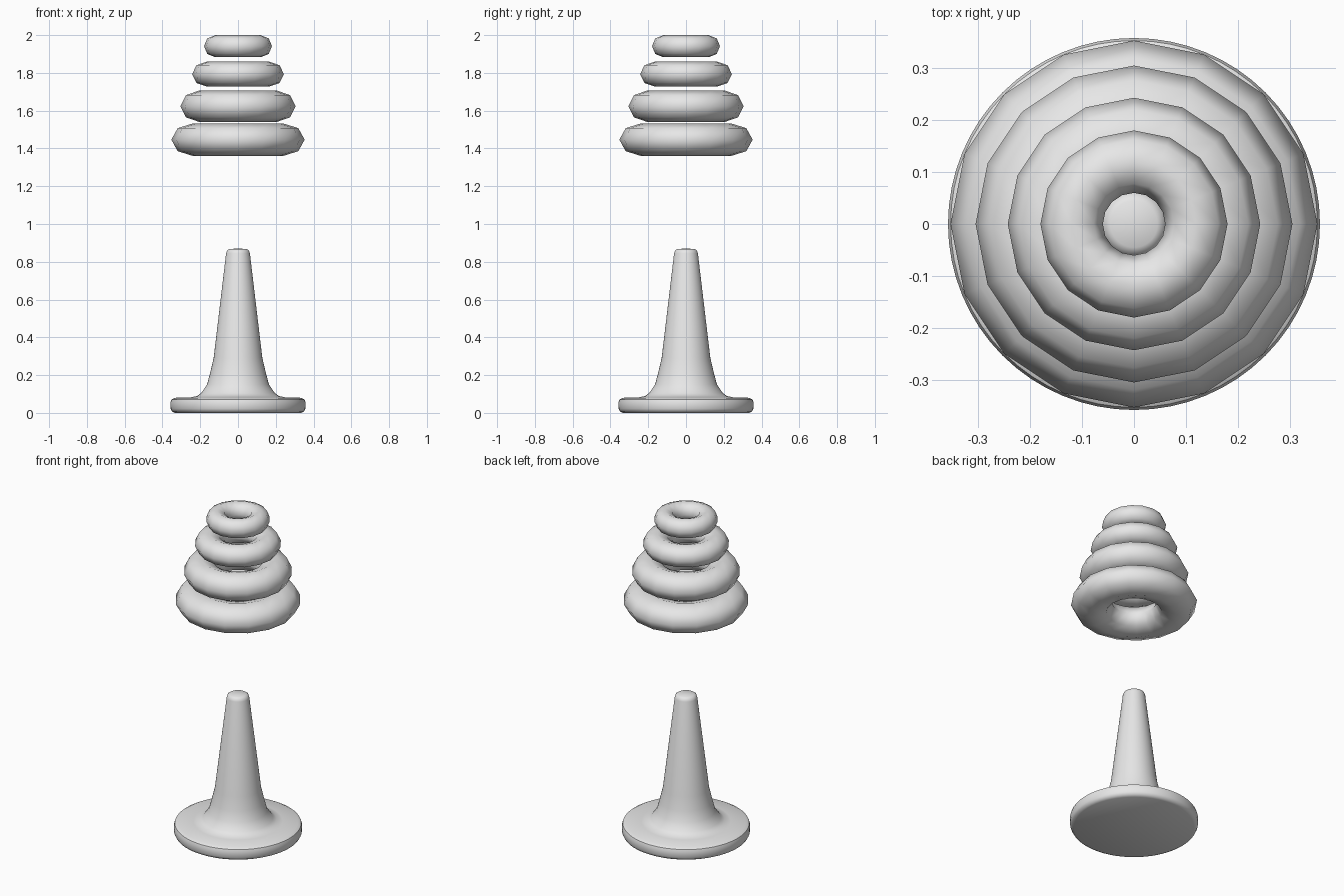
import bpy
import math

cube = bpy.data.objects.get("Cube")
if cube:
    bpy.data.objects.remove(cube, do_unlink=True)

grey = bpy.data.materials.new("light_grey")
grey.use_nodes = True
colour = (0.8, 0.8, 0.8, 1)
grey.diffuse_color = colour
grey.node_tree.nodes["Principled BSDF"].inputs["Base Color"].default_value = colour


def lathe(name, profile, sides):
    """Spin (radius, height) points about z; radius 0 closes to a pole."""
    verts, rows, faces = [], [], []
    for r, z in profile:
        count = sides if r > 0 else 1
        start = len(verts)
        rows.append([start + i % count for i in range(sides)])
        for i in range(count):
            a = math.tau * i / sides
            verts.append((r * math.cos(a), r * math.sin(a), z))
    for low, high in zip(rows, rows[1:]):
        for i in range(sides):
            j = (i + 1) % sides
            quad = (low[i], low[j], high[j], high[i])
            faces.append(list(dict.fromkeys(quad)))
    mesh = bpy.data.meshes.new(name)
    mesh.from_pydata(verts, [], faces)
    return finish(name, mesh)


def finish(name, mesh):
    mesh.materials.append(grey)
    obj = bpy.data.objects.new(name, mesh)
    bpy.context.collection.objects.link(obj)
    return obj


def smooth(obj, degrees):
    bpy.ops.object.select_all(action="DESELECT")
    obj.select_set(True)
    bpy.context.view_layer.objects.active = obj
    bpy.ops.object.shade_smooth_by_angle(angle=math.radians(degrees))


def ring(name, outer, inner, bottom, top, sides=16, section=8):
    """Coarse torus with an elliptical cross-section."""
    major, half = (outer + inner) / 2, (outer - inner) / 2
    middle, rise = (top + bottom) / 2, (top - bottom) / 2
    verts, faces = [], []
    for i in range(sides):
        a = math.tau * i / sides
        for k in range(section):
            b = math.tau * k / section
            r = major + half * math.cos(b)
            verts.append((r * math.cos(a), r * math.sin(a), middle + rise * math.sin(b)))
            i2, k2 = (i + 1) % sides, (k + 1) % section
            faces.append((i * section + k, i2 * section + k,
                          i2 * section + k2, i * section + k2))
    mesh = bpy.data.meshes.new(name)
    mesh.from_pydata(verts, [], faces)
    smooth(finish(name, mesh), 180)


# Round foot with a flared, tapering post
base = [(0, 0), (0.335, 0), (0.35, 0.008), (0.357, 0.022), (0.358, 0.055),
        (0.353, 0.07), (0.335, 0.08), (0.25, 0.082), (0.215, 0.09),
        (0.195, 0.105), (0.164, 0.15), (0.148, 0.21), (0.129, 0.29),
        (0.063, 0.845), (0.058, 0.86), (0.045, 0.868), (0, 0.87)]
smooth(lathe("base_post", base, 64), 40)

# Four floating rings, largest at the bottom
ring("ring_largest", 0.353, 0.122, 1.36, 1.533)
ring("ring_large", 0.305, 0.11, 1.541, 1.706)
ring("ring_medium", 0.243, 0.085, 1.727, 1.86)
ring("ring_small", 0.18, 0.06, 1.883, 2.0)
